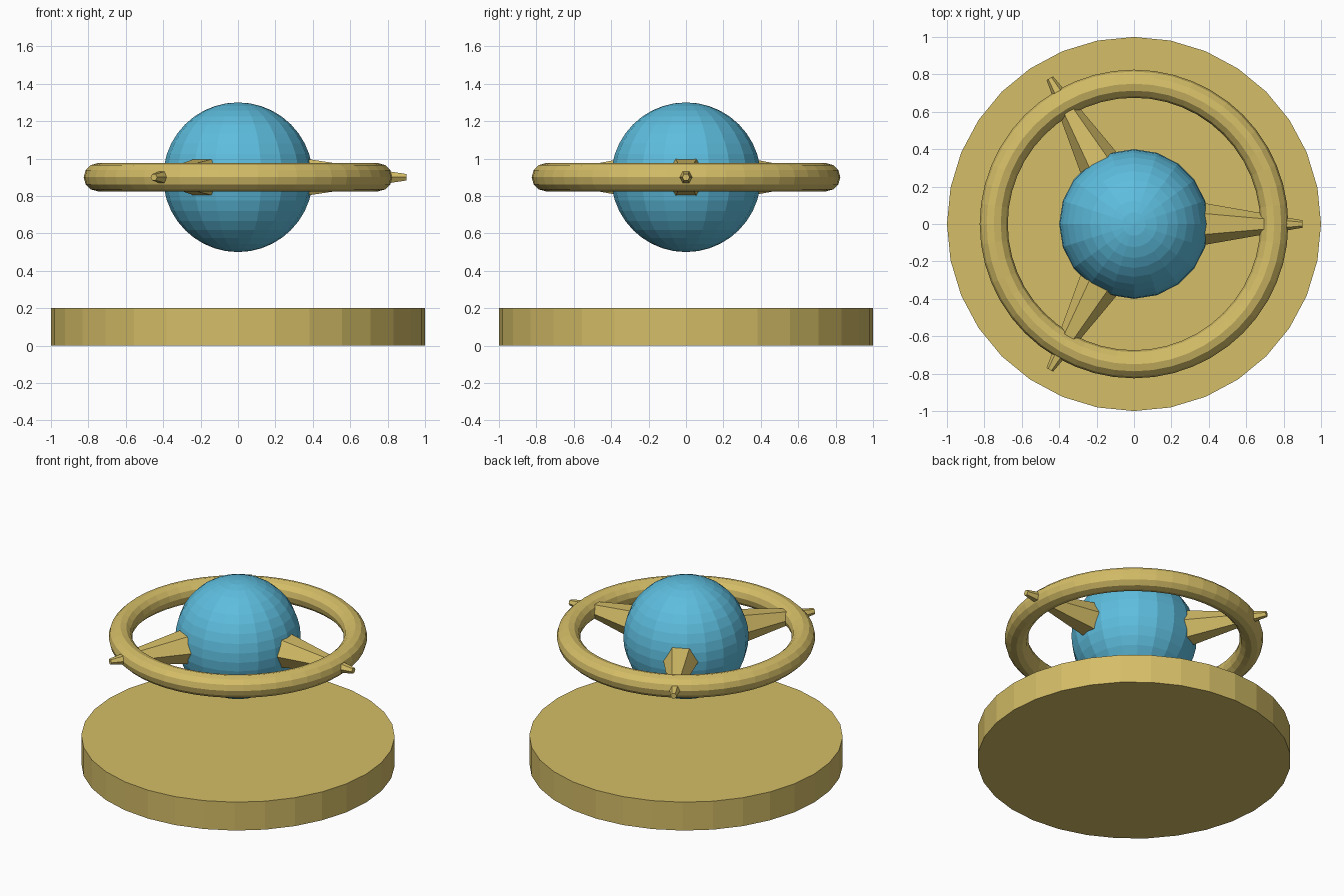
import bpy
import math
from mathutils import Matrix

if "Cube" in bpy.data.objects:
    bpy.data.objects.remove(bpy.data.objects["Cube"])


def material(name, rgb):
    m = bpy.data.materials.new(name)
    m.diffuse_color = (*rgb, 1.0)
    m.use_nodes = True
    m.node_tree.nodes["Principled BSDF"].inputs["Base Color"].default_value = m.diffuse_color
    return m


gold = material("gold", (0.66, 0.51, 0.135))
blue = material("sky_blue", (0.11, 0.51, 0.73))

CENTRE_Z = 0.9  # height of the globe, ring and spikes


def finish(name, mat):
    ob = bpy.context.object
    ob.name = name
    ob.data.materials.append(mat)
    return ob


# Round base plate
bpy.ops.mesh.primitive_cylinder_add(vertices=32, radius=1.0, depth=0.2,
                                    location=(0, 0, 0.1))
finish("base", gold)

# Floating globe
bpy.ops.mesh.primitive_uv_sphere_add(segments=20, ring_count=20, radius=0.4,
                                     location=(0, 0, CENTRE_Z))
finish("globe", blue)

# Ring around the globe
bpy.ops.mesh.primitive_torus_add(major_radius=0.75, minor_radius=0.075,
                                 major_segments=48, minor_segments=12,
                                 location=(0, 0, CENTRE_Z))
finish("ring", gold)

# Three six-sided spikes, from inside the globe out through the ring
INNER, OUTER = 0.3, 0.9
for i in range(3):
    bpy.ops.mesh.primitive_cone_add(vertices=6, radius1=0.125, radius2=0.02,
                                    depth=OUTER - INNER)
    spike = finish(f"spike_{i + 1}", gold)
    # side corner points along y, cone axis along x
    lay_down = Matrix.Rotation(math.radians(90), 4, 'Y')
    spike.data.transform(Matrix.Translation(((INNER + OUTER) / 2, 0, 0)) @ lay_down)
    spike.location = (0, 0, CENTRE_Z)
    spike.rotation_euler = (0, 0, math.radians(120 * i))
